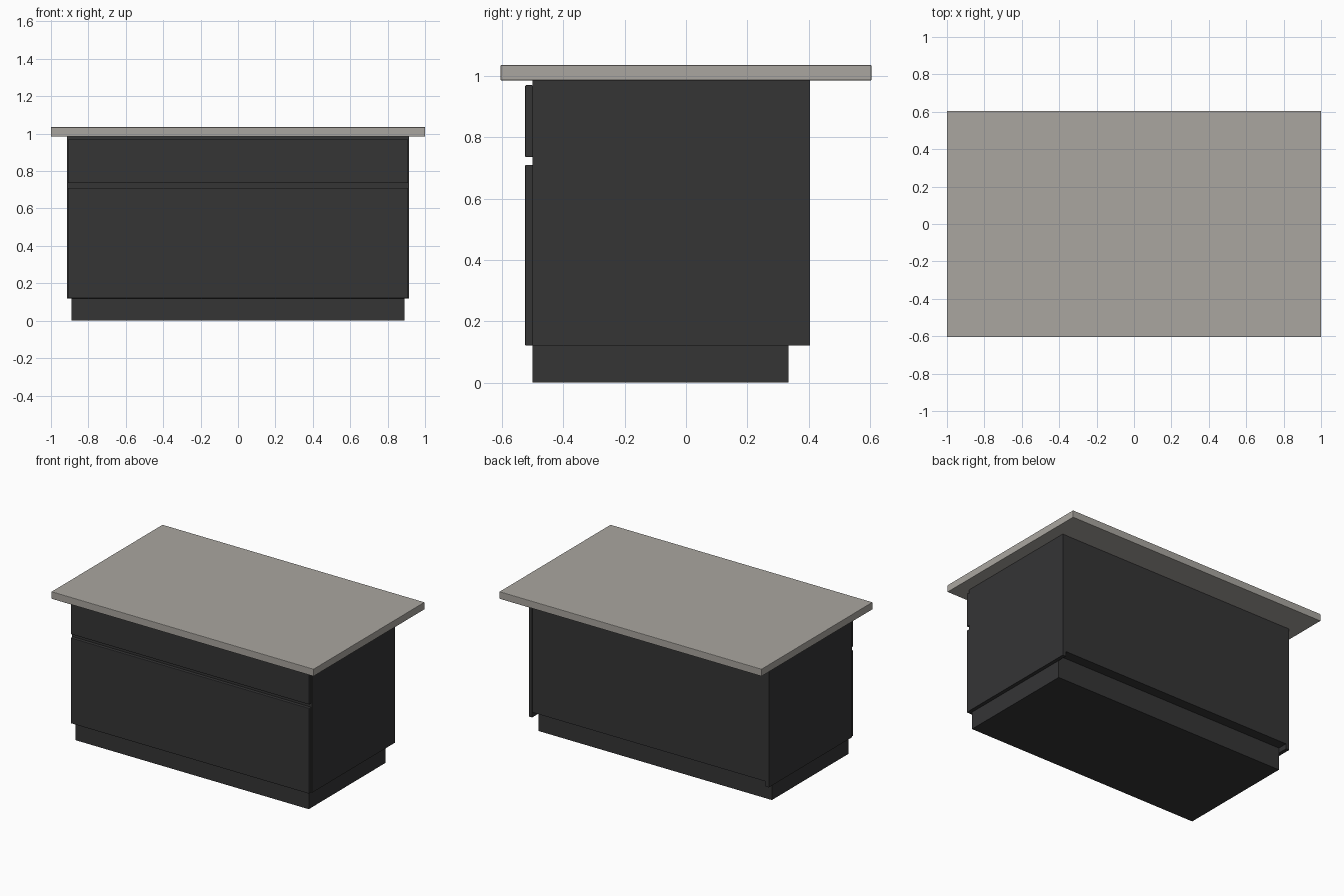
import bpy
import bmesh
from mathutils import Vector

cube = bpy.data.objects.get("Cube")
if cube:
    bpy.data.objects.remove(cube, do_unlink=True)


def material(name, rgb):
    mat = bpy.data.materials.new(name)
    mat.use_nodes = True
    mat.diffuse_color = (*rgb, 1)
    mat.node_tree.nodes["Principled BSDF"].inputs["Base Color"].default_value = (*rgb, 1)
    return mat


charcoal = material("charcoal", (0.035, 0.035, 0.036))
stone = material("warm grey stone", (0.40, 0.38, 0.35))


def box(name, low, high, mat, bevel=0.0):
    """Axis-aligned box between two corners, with an optional softened edge."""
    low, high = Vector(low), Vector(high)
    bm = bmesh.new()
    bmesh.ops.create_cube(bm, size=1)
    bmesh.ops.scale(bm, vec=high - low, verts=bm.verts)
    bmesh.ops.translate(bm, vec=(low + high) / 2, verts=bm.verts)
    mesh = bpy.data.meshes.new(name)
    bm.to_mesh(mesh)
    bm.free()
    mesh.materials.append(mat)
    obj = bpy.data.objects.new(name, mesh)
    bpy.context.collection.objects.link(obj)
    if bevel:
        mod = obj.modifiers.new("soft edge", "BEVEL")
        mod.width = bevel
        mod.segments = 2
    return obj


# Base and carcass
box("plinth", (-0.89, -0.5, 0), (0.89, 0.335, 0.155), charcoal)
box("carcass", (-0.89, -0.499, 0.155), (0.89, 0.404, 0.985), charcoal)

# End panels reach lower than the back
for side, x in (("right", -0.915), ("left", 0.89)):
    box(side + "_end_panel", (x, -0.5, 0.12), (x + 0.025, 0.405, 0.985), charcoal)

# Drawer fronts with a shadow gap between them
box("lower_drawer_front", (-0.91, -0.525, 0.12), (0.91, -0.499, 0.71), charcoal, 0.004)
box("upper_drawer_front", (-0.91, -0.525, 0.735), (0.91, -0.499, 0.97), charcoal, 0.004)

# Overhanging worktop
box("worktop", (-1, -0.605, 0.985), (1, 0.605, 1.035), stone, 0.003)
